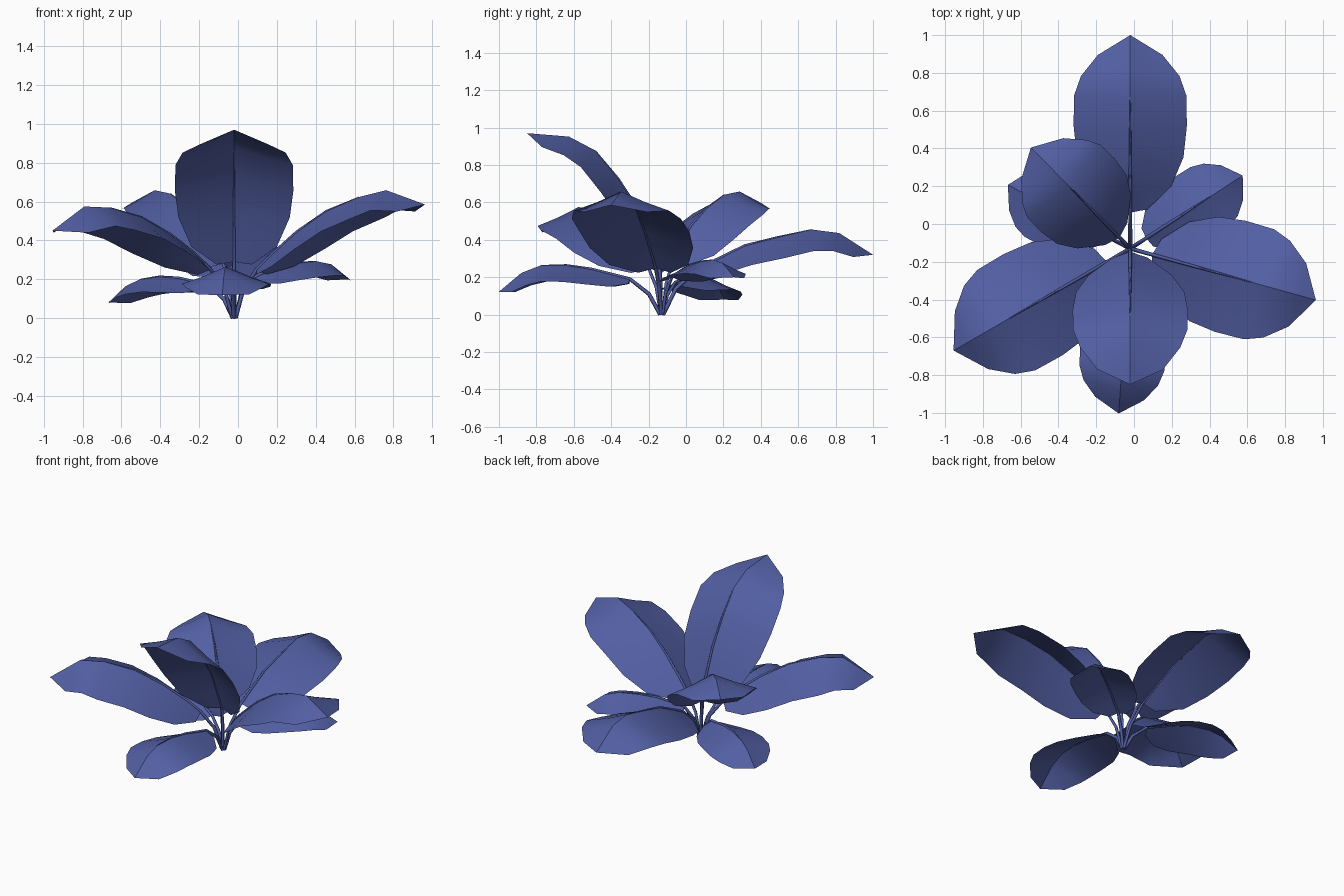
import bpy, bmesh, math
from mathutils import Vector

if "Cube" in bpy.data.objects:
    bpy.data.objects.remove(bpy.data.objects["Cube"])

mat = bpy.data.materials.new("dusky blue")
mat.diffuse_color = (0.085, 0.115, 0.37, 1)
mat.use_nodes = True
mat.node_tree.nodes["Principled BSDF"].inputs["Base Color"].default_value = mat.diffuse_color

CENTER = Vector((-0.02, -0.13, 0))
# outline: position along the leaf, share of full half width
ROWS = [(0, .30), (.11, .72), (.28, .94), (.46, 1), (.64, .99), (.79, .87), (.92, .57), (1, 0)]
# across one half: share of width, share of droop
DROOP = {0: 0, .5: .55, 1: 1}

# name, heading in degrees, half width, midrib as (distance from centre, height)
LEAVES = [
    ("back_leaf", 90, .30, [(.19, .24), (.43, .365), (.78, .455), (.92, .455), (1.13, .32)]),
    ("upright_front_leaf", -90, .305, [(.015, .29), (.16, .64), (.357, .88), (.474, .95), (.72, .97)]),
    ("right_leaf", -15.5, .305, [(.12, .25), (.30, .42), (.49, .55), (.78, .67), (1.02, .585)]),
    ("left_leaf", -150, .31, [(.14, .25), (.30, .39), (.58, .535), (.86, .595), (1.08, .45)]),
    ("back_left_leaf", 134.5, .275, [(.08, .28), (.20, .46), (.36, .59), (.54, .675), (.75, .595)]),
    ("low_front_leaf", -94, .228, [(.17, .19), (.44, .26), (.61, .27), (.72, .25), (.875, .12)]),
    ("low_left_leaf", 152.5, .205, [(.15, .17), (.34, .21), (.46, .215), (.60, .19), (.73, .08)]),
    ("low_right_leaf", 33, .19, [(.10, .20), (.25, .26), (.42, .29), (.57, .295), (.71, .20)]),
]


def along(path, t):
    """Point at fraction t of the path length."""
    pts = [Vector(p) for p in path]
    lens = [(b - a).length for a, b in zip(pts, pts[1:])]
    d = max(0, min(1, t)) * sum(lens)
    for a, b, l in zip(pts, pts[1:], lens):
        if d <= l + 1e-6:
            return a.lerp(b, d / l)
        d -= l
    return pts[-1]


def make_leaf(name, heading, half, path):
    a = math.radians(heading)
    out = Vector((math.cos(a), math.sin(a), 0))
    side = Vector((-math.sin(a), math.cos(a), 0))
    up = Vector((0, 0, 1))
    bm = bmesh.new()
    rows = []
    for t, w in ROWS:
        p = along(path, t)
        tan = (along(path, t + .13) - along(path, t - .13)).normalized()
        mid = CENTER + out * p.x + up * p.y
        normal = up * tan.x - out * tan.y
        if w == 0:
            rows.append([bm.verts.new(mid)])
            continue
        row = []
        for u in (-1, -.5, 0, .5, 1):
            row.append(bm.verts.new(mid + side * (u * w * half)
                                    - normal * (DROOP[abs(u)] * w * half * .39)))
        rows.append(row)
    for r, s in zip(rows, rows[1:]):
        for i in range(4):
            if len(s) == 1:
                bm.faces.new((r[i], s[0], r[i + 1]))
            else:
                bm.faces.new((r[i], s[i], s[i + 1], r[i + 1]))
    # crease along the midrib
    for r, s in zip(rows, rows[1:]):
        e = bm.edges.get((r[2], s[2] if len(s) > 1 else s[0]))
        e.smooth = False
    bmesh.ops.recalc_face_normals(bm, faces=bm.faces)
    if sum(f.normal.z for f in bm.faces) < 0:
        bmesh.ops.reverse_faces(bm, faces=bm.faces)
    for f in bm.faces:
        f.smooth = True
    me = bpy.data.meshes.new(name)
    bm.to_mesh(me)
    bm.free()
    me.materials.append(mat)
    bpy.context.collection.objects.link(bpy.data.objects.new(name, me))

    # stem rising from the root and tapering into the midrib
    b = along(path, 0)
    pts = [(.008, 0), (b.x * .4, b.y * .58)] + [along(path, t) for t in (0, .11, .28, .46, .64)]
    radii = (1, 1, .9, .8, .7, .5, .2)
    cu = bpy.data.curves.new(name.replace("leaf", "stem"), 'CURVE')
    cu.dimensions = '3D'
    cu.bevel_depth = .011
    cu.bevel_resolution = 0
    cu.use_fill_caps = True
    sp = cu.splines.new('POLY')
    sp.points.add(len(pts) - 1)
    for q, p, r in zip(sp.points, pts, radii):
        q.co = (*(CENTER + out * p[0] + up * p[1]), 1)
        q.radius = r
    cu.materials.append(mat)
    bpy.context.collection.objects.link(bpy.data.objects.new(cu.name, cu))


for leaf in LEAVES:
    make_leaf(*leaf)
